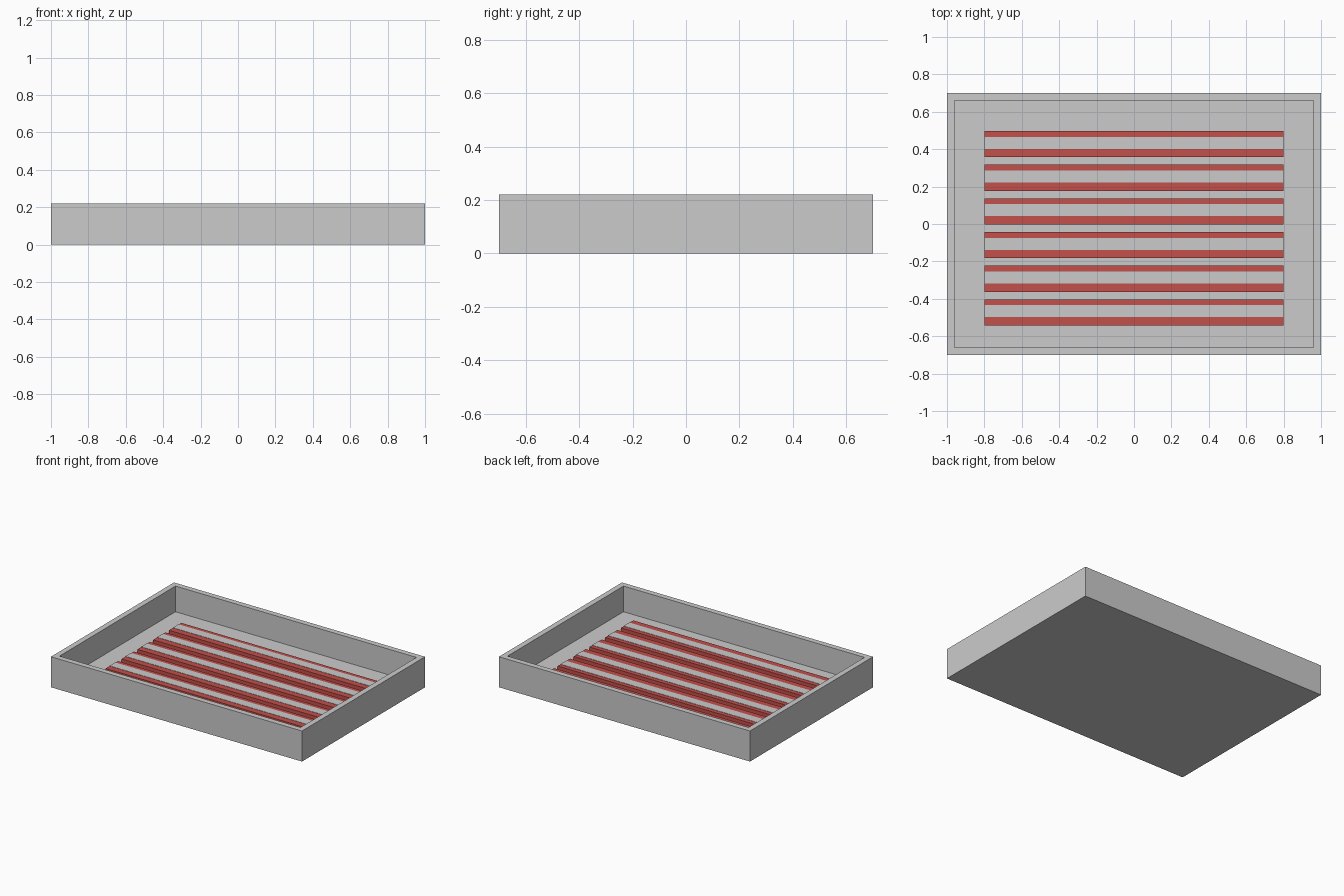
import bpy

if "Cube" in bpy.data.objects:
    bpy.data.objects.remove(bpy.data.objects["Cube"])

red = bpy.data.materials.new("red")
red.diffuse_color = (0.55, 0.08, 0.07, 1)
red.use_nodes = True
red.node_tree.nodes["Principled BSDF"].inputs["Base Color"].default_value = red.diffuse_color


def mesh_object(name, verts, faces, mat=None):
    me = bpy.data.meshes.new(name)
    me.from_pydata(verts, [], faces)
    ob = bpy.data.objects.new(name, me)
    bpy.context.collection.objects.link(ob)
    if mat:
        me.materials.append(mat)
    return ob


def box(name, x0, x1, y0, y1, z0, z1, mat=None):
    v = [(x, y, z) for z in (z0, z1) for x, y in ((x0, y0), (x1, y0), (x1, y1), (x0, y1))]
    f = [(3, 2, 1, 0), (4, 5, 6, 7)] + [(i, (i + 1) % 4, (i + 1) % 4 + 4, i + 4) for i in range(4)]
    return mesh_object(name, v, f, mat)


# Open tray: outer shell, rim, inner walls and floor as one clean mesh
W, D, H, T, FLOOR = 1.0, 0.7, 0.22, 0.04, 0.035
rings = [(W, D, 0), (W, D, H), (W - T, D - T, H), (W - T, D - T, FLOOR)]
verts = [(sx * x, sy * y, z) for x, y, z in rings
         for sx, sy in ((-1, -1), (1, -1), (1, 1), (-1, 1))]
faces = [(3, 2, 1, 0), (12, 13, 14, 15)]
for r in range(3):
    for i in range(4):
        j = (i + 1) % 4
        faces.append((4 * r + i, 4 * r + j, 4 * r + 4 + j, 4 * r + 4 + i))
mesh_object("tray", verts, faces)

# Six low red slats, each with a grey strip set into its top
for k in range(6):
    y = -0.5 + 0.18 * k
    box(f"slat_{k + 1}", -0.8, 0.8, y - 0.043, y + 0.097, FLOOR - 0.005, 0.06, red)
    box(f"slat_strip_{k + 1}", -0.8005, 0.8005, y + 0.002, y + 0.066, 0.05, 0.062)
